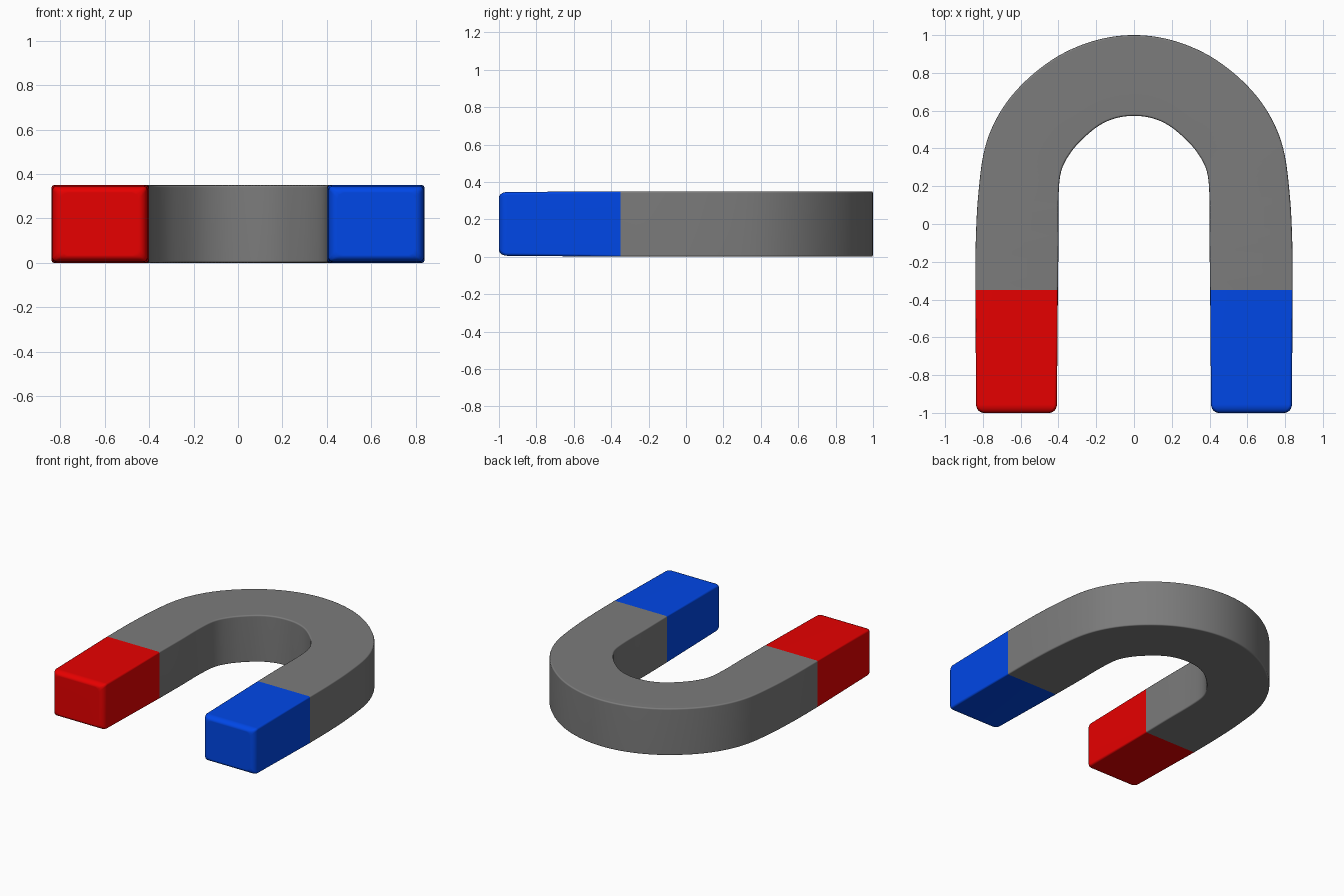
import bpy, bmesh, math
from mathutils import Vector

if "Cube" in bpy.data.objects:
    bpy.data.objects.remove(bpy.data.objects["Cube"])

# Right half of the horseshoe in plan: outer edge and matching inner edge
OUTER = [(.84, -.35), (.838, -.1), (.825, .15), (.79, .40), (.71, .59),
         (.58, .752), (.40, .89), (.20, .973), (0, 1)]
INNER = [(.403, -.35), (.40, -.1), (.40, .13), (.385, .28), (.33, .385),
         (.25, .47), (.17, .53), (.085, .563), (0, .572)]


def spline(pts, steps=6):
    """Smooth Catmull-Rom curve, level where it meets the mirror line."""
    p = [Vector(q) for q in pts]
    p = [2 * p[0] - p[1]] + p + [Vector((-p[-2].x, p[-2].y))]
    out = []
    for i in range(1, len(p) - 2):
        a, b, c, d = p[i - 1:i + 3]
        for s in range(steps):
            t = s / steps
            out.append(0.5 * (2 * b + (c - a) * t + (2 * a - 5 * b + 4 * c - d) * t * t
                              + (3 * b - a - 3 * c + d) * t ** 3))
    return out + [p[-2]]


def mirror_path(pts):
    return [Vector((-q.x, q.y)) for q in pts] + pts[-2::-1]


def section(o, i, z0, z1, r=0.01):
    """Softly rounded rectangle between an outer and an inner plan point."""
    w, ring = (o - i).length, []
    u = (o - i) / w
    for cx, cz, start in ((w - r, z1 - r, 0), (r, z1 - r, 90),
                          (r, z0 + r, 180), (w - r, z0 + r, 270)):
        for k in range(3):
            a = math.radians(start + 45 * k)
            q = i + u * (cx + r * math.cos(a))
            ring.append((q.x, q.y, cz + r * math.sin(a)))
    return ring


def loft(name, rings, color, cap=False):
    bm = bmesh.new()
    vs = [[bm.verts.new(c) for c in ring] for ring in rings]
    n = len(vs[0])
    for a, b in zip(vs, vs[1:]):
        for k in range(n):
            bm.faces.new((a[k], a[(k + 1) % n], b[(k + 1) % n], b[k]))
    if cap:
        bm.faces.new(vs[-1])
    bmesh.ops.recalc_face_normals(bm, faces=bm.faces)
    me = bpy.data.meshes.new(name)
    bm.to_mesh(me)
    bm.free()
    me.shade_smooth()
    ob = bpy.data.objects.new(name, me)
    bpy.context.collection.objects.link(ob)
    ob.modifiers.new("Weighted normals", 'WEIGHTED_NORMAL')
    mat = bpy.data.materials.new(name)
    mat.diffuse_color = color
    mat.use_nodes = True
    mat.node_tree.nodes["Principled BSDF"].inputs["Base Color"].default_value = mat.diffuse_color
    me.materials.append(mat)


# Dark grey bent body
outer, inner = mirror_path(spline(OUTER)), mirror_path(spline(INNER))
loft("body", [section(o, i, 0, .35) for o, i in zip(outer, inner)], (.2, .2, .2, 1))


# Coloured poles: straight legs with rounded ends
def pole(name, side, color):
    rings = [section(Vector((side * .84, -.35)), Vector((side * .403, -.35)), 0, .35)]
    for k in range(7):
        a = math.radians(15 * k)
        y = -.955 - .045 * math.sin(a)
        d = 1 - math.cos(a)
        rings.append(section(Vector((side * (.836 - .04 * d), y)),
                             Vector((side * (.408 + .04 * d), y)),
                             .005 + .03 * d, .346 - .03 * d, .016 + .014 * d))
    loft(name, rings, color, True)


pole("red_pole", -1, (.8, 0, 0, 1))
pole("blue_pole", 1, (0, .063, .8, 1))
